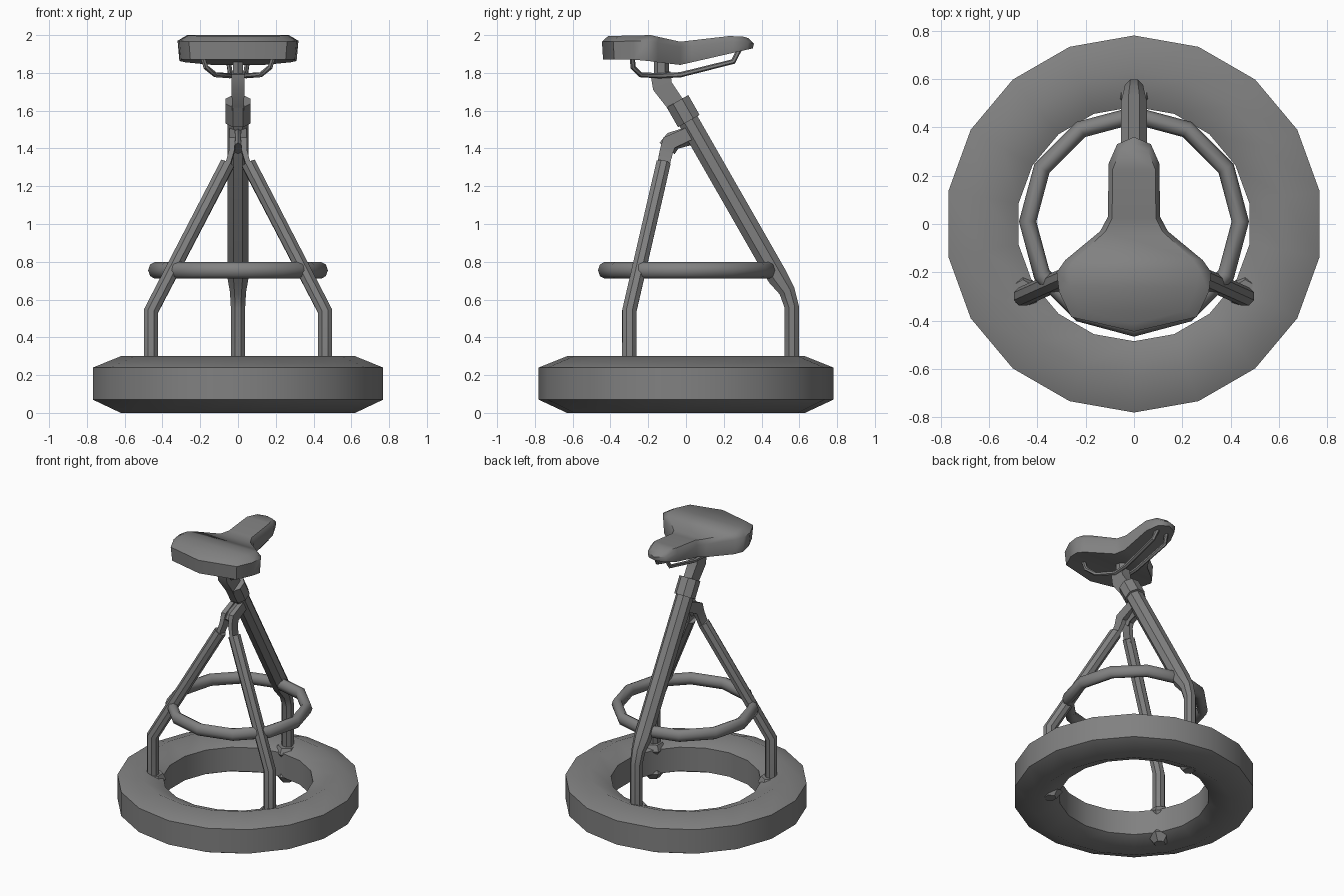
import bpy, bmesh, math
from mathutils import Vector

cube = bpy.data.objects.get("Cube")
if cube:
    bpy.data.objects.remove(cube)

GREY = (0.22, 0.22, 0.22, 1)
grey = bpy.data.materials.new("mid_grey")
grey.use_nodes = True
grey.diffuse_color = GREY
grey.node_tree.nodes["Principled BSDF"].inputs["Base Color"].default_value = GREY


def finish(name, bm, angle=40):
    bmesh.ops.recalc_face_normals(bm, faces=bm.faces)
    mesh = bpy.data.meshes.new(name)
    bm.to_mesh(mesh)
    bm.free()
    mesh.materials.append(grey)
    obj = bpy.data.objects.new(name, mesh)
    bpy.context.collection.objects.link(obj)
    bpy.ops.object.select_all(action='DESELECT')
    obj.select_set(True)
    bpy.context.view_layer.objects.active = obj
    bpy.ops.object.shade_smooth_by_angle(angle=math.radians(angle))
    return obj


def bridge(bm, a, b):
    n = len(a)
    for i in range(n):
        bm.faces.new((a[i], a[(i + 1) % n], b[(i + 1) % n], b[i]))


def lathe(name, profile, steps, centre_y=0.0, angle=60):
    """Closed (radius, z) profile turned around the vertical axis."""
    bm = bmesh.new()
    rings = []
    for k in range(steps):
        a = math.pi / 2 + math.tau * k / steps
        rings.append([bm.verts.new((r * math.cos(a), centre_y + r * math.sin(a), z))
                      for r, z in profile])
    for k in range(steps):
        bridge(bm, rings[k], rings[(k + 1) % steps])
    return finish(name, bm, angle)


def tube(name, path, radii, sides=8, flat=1.0, angle=40):
    """Sweep a section along a path; flat scales its width across x."""
    pts = [Vector(p) for p in path]
    if not isinstance(radii, (list, tuple)):
        radii = [radii] * len(pts)
    bm = bmesh.new()
    rings = []
    for i, p in enumerate(pts):
        before = (p - pts[i - 1]).normalized() if i else Vector()
        after = (pts[i + 1] - p).normalized() if i + 1 < len(pts) else Vector()
        t = (before + after).normalized()
        u = (Vector((1, 0, 0)) - t * t.x).normalized()
        v = t.cross(u)
        ring = []
        for k in range(sides):
            a = math.tau * (k + 0.5) / sides
            ring.append(bm.verts.new(p + radii[i] * (u * math.cos(a) * flat + v * math.sin(a))))
        rings.append(ring)
    for a, b in zip(rings, rings[1:]):
        bridge(bm, a, b)
    bm.faces.new(rings[0])
    bm.faces.new(rings[-1])
    return finish(name, bm, angle)


def lerp(table, y):
    for (y0, z0), (y1, z1) in zip(table, table[1:]):
        if y <= y1:
            return z0 + (z1 - z0) * max(0, (y - y0) / (y1 - y0))
    return table[-1][1]


# Tyre base
lathe("tyre_base", [(0.78, 0.07), (0.78, 0.24), (0.63, 0.30),
                    (0.485, 0.24), (0.485, 0.07), (0.63, 0)], 18)

# Foot ring
lathe("foot_ring", [(0.44 + 0.036 * math.cos(math.tau * k / 8),
                     0.755 + 0.044 * math.sin(math.tau * k / 8)) for k in range(8)], 12, 0.01)

# Front legs with their hinge arms
for side, s in (("left", 1), ("right", -1)):
    tube(f"front_leg_{side}", [(s * 0.46, -0.30, 0.08), (s * 0.46, -0.30, 0.54),
                               (s * 0.055, -0.12, 1.32)], 0.041)
    tube(f"hinge_arm_{side}", [(s * 0.06, -0.125, 1.29), (s * 0.034, -0.105, 1.38),
                               (s * 0.03, -0.09, 1.43), (s * 0.03, 0.02, 1.48)],
         [0.045, 0.05, 0.058, 0.05], 4, 0.4, 30)
tube("hinge_pin", [(0, -0.10, 1.40), (0, -0.07, 1.44), (0, 0.03, 1.47)], 0.05, 6, 0.6)

# Back leg: slim foot widening into the main tube
tube("back_leg", [(0, 0.56, 0.08), (0, 0.56, 0.56), (0, 0.535, 0.645),
                  (0, 0.485, 0.72), (0, -0.03, 1.62)], [0.041, 0.041, 0.046, 0.059, 0.059])
tube("tube_clamp", [(0, 0.015, 1.545), (0, -0.045, 1.65)], 0.071)

# Foot collars above and below the gripped tyre wall
for name, x, y in (("left", 0.46, -0.29), ("right", -0.46, -0.29), ("back", 0, 0.55)):
    tube(f"foot_collar_{name}", [(x, y, 0.02), (x, y, 0.07), (x, y, 0.11), (x, y, 0.19),
                                 (x, y, 0.23), (x, y, 0.27)],
         [0.04, 0.08, 0.05, 0.05, 0.08, 0.06], 6)

# Seat post
tube("seat_post", [(0, -0.03, 1.60), (0, -0.125, 1.73), (0, -0.135, 1.80)],
     [0.065, 0.075, 0.075], 4, 0.65, 30)
tube("post_head", [(0, -0.13, 1.77), (0, -0.13, 1.87)], 0.04, 6, 0.8)

# Seat rails
for side, s in (("left", 1), ("right", -1)):
    tube(f"seat_rail_{side}", [(s * 0.19, -0.285, 1.89), (s * 0.17, -0.28, 1.83),
                               (s * 0.12, -0.24, 1.79), (s * 0.04, -0.14, 1.785),
                               (s * 0.04, -0.03, 1.79), (s * 0.05, 0.25, 1.86),
                               (s * 0.035, 0.285, 1.93)], 0.014, 6)

# Seat: outline of half widths from the broad end to the nose
outline = [(0.26, -0.385), (0.31, -0.28), (0.32, -0.2), (0.285, -0.15), (0.14, -0.03),
           (0.108, 0.03), (0.105, 0.25), (0.07, 0.33)]
ends = (-0.445, 0.36)
top = [(-0.45, 1.995), (-0.2, 2.0), (-0.03, 1.965), (0.3, 2.0), (0.36, 1.985)]
bottom = [(-0.45, 1.87), (-0.25, 1.87), (-0.04, 1.84), (0.36, 1.93)]

bm = bmesh.new()
loops = []
for scale, table, drop in ((0.97, bottom, 0), (1, top, 0.03), (0.84, top, 0)):
    def vert(x, y):
        yy = y if scale == 1 else -0.04 + (y + 0.04) * (scale + 1) / 2
        return bm.verts.new((x * scale, yy, lerp(table, y) - drop))
    right = [vert(x, y) for x, y in outline]
    nose = vert(0, ends[1])
    left = [vert(-x, y) for x, y in outline]
    tail = vert(0, ends[0])
    loops.append(right + [nose] + left[::-1] + [tail])
    # Close the underside and the top with cross strips
    if scale != 1:
        bm.faces.new((tail, right[0], left[0]))
        for i in range(len(outline) - 1):
            bm.faces.new((right[i], right[i + 1], left[i + 1], left[i]))
        bm.faces.new((right[-1], nose, left[-1]))
for a, b in zip(loops, loops[1:]):
    bridge(bm, a, b)
finish("seat", bm, 50)
